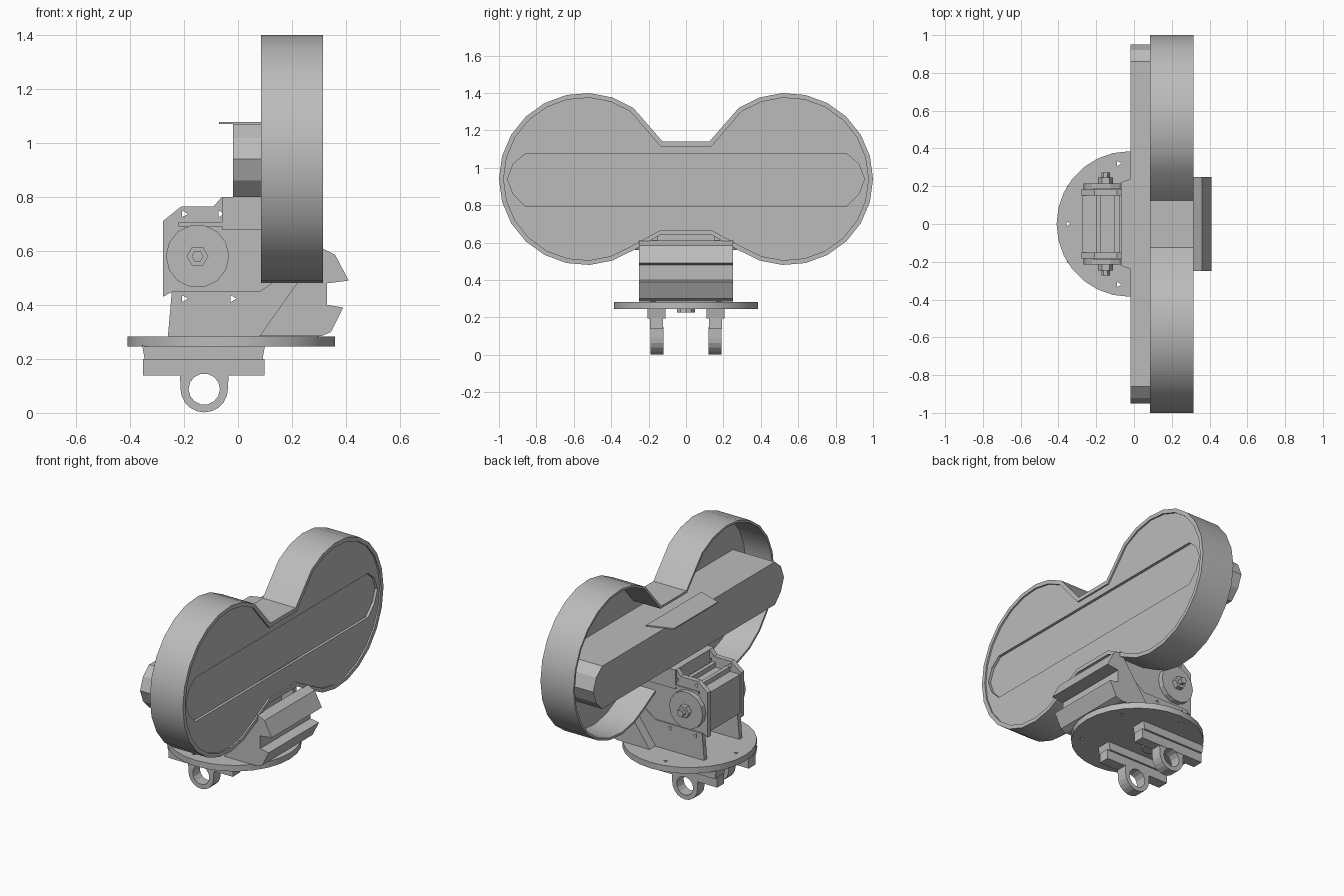
import bpy, bmesh
from math import sin, cos, pi, radians

cube = bpy.data.objects.get("Cube")
if cube:
    bpy.data.objects.remove(cube, do_unlink=True)

# One painted metal colour
grey = bpy.data.materials.new("light_grey")
grey.use_nodes = True
grey.diffuse_color = (0.5, 0.5, 0.5, 1)
grey.node_tree.nodes["Principled BSDF"].inputs["Base Color"].default_value = (0.5, 0.5, 0.5, 1)

PLACE = {
    "x": lambda a, b, d: (d, a, b),
    "y": lambda a, b, d: (a, d, b),
    "z": lambda a, b, d: (a, b, d),
}


def loft(name, rings, axis, smooth=False):
    """Skin a chain of (outline, depth) rings and cap both ends."""
    bm = bmesh.new()
    loops = [[bm.verts.new(PLACE[axis](a, b, d)) for a, b in pts] for pts, d in rings]
    n = len(loops[0])
    for lo, hi in zip(loops, loops[1:]):
        for i in range(n):
            j = (i + 1) % n
            bm.faces.new((lo[i], lo[j], hi[j], hi[i]))
    bm.faces.new(loops[0])
    bm.faces.new(loops[-1])
    bmesh.ops.recalc_face_normals(bm, faces=bm.faces[:])
    mesh = bpy.data.meshes.new(name)
    bm.to_mesh(mesh)
    bm.free()
    mesh.materials.append(grey)
    obj = bpy.data.objects.new(name, mesh)
    bpy.context.collection.objects.link(obj)
    if smooth:
        bpy.ops.object.select_all(action="DESELECT")
        obj.select_set(True)
        bpy.context.view_layer.objects.active = obj
        bpy.ops.object.shade_smooth_by_angle(angle=radians(25))
    return obj


def prism(name, pts, axis, lo, hi, smooth=False):
    return loft(name, [(pts, lo), (pts, hi)], axis, smooth)


def box(name, x, y, z):
    return prism(name, [(x[0], y[0]), (x[1], y[0]), (x[1], y[1]), (x[0], y[1])], "z", *z)


def circle(a, b, r, n, start=0.0):
    return [(a + r * cos(start + 2 * pi * i / n), b + r * sin(start + 2 * pi * i / n))
            for i in range(n)]


def cut(obj, cutters):
    """Subtract the cutters, then discard them."""
    for c in cutters:
        m = obj.modifiers.new("cut", "BOOLEAN")
        m.operation, m.solver, m.object = "DIFFERENCE", "EXACT", c
    deps = bpy.context.evaluated_depsgraph_get()
    mesh = bpy.data.meshes.new_from_object(obj.evaluated_get(deps))
    obj.modifiers.clear()
    obj.data = mesh
    for c in cutters:
        bpy.data.objects.remove(c, do_unlink=True)


# Two-lobed housing outline in (y, z)
MID = 0.94


def lobes(inset):
    r = 0.46 - inset
    neck_hi, neck_lo = 1.14 - inset, 0.64 + inset
    steps = [radians(-124 + 248 * i / 16) for i in range(17)]
    right = [(0.54 + r * cos(t), MID + r * sin(t)) for t in steps]
    right = [(0.14, neck_lo)] + right + [(0.125 + inset / 2, neck_hi)]
    return right + [(-y, z) for y, z in reversed(right)]


def bar_outline(grow=0.0):
    quarter = [(0.95 + grow, MID), (0.92 + grow, 1.02), (0.86, 1.07 + grow)]
    lower = [(0.86, 0.8 - grow), (0.92 + grow, 0.86)]
    half = lower + quarter
    return half + [(-y, z) for y, z in reversed(half)]


outer, rim, wall = lobes(0), lobes(0.025), lobes(0.014)
housing = loft("housing", [(rim, 0.305), (rim, 0.315), (outer, 0.315), (outer, 0.085),
                           (wall, 0.085), (wall, 0.275)], "x", True)
cut(housing, [prism("slot_cutter", bar_outline(0.004), "x", 0.288, 0.4)])

# Cross bar running through the housing, with a thin flap on top
prism("cross_bar", bar_outline(), "x", -0.018, 0.285)
flap = [(-0.07, -0.22), (0.085, -0.275), (0.085, 0.275), (-0.07, 0.22)]
prism("top_flap", flap, "z", 1.069, 1.077)

# Hooked wedge in front of the housing
wedge = [(0.08, 0.285), (0.31, 0.61), (0.36, 0.585), (0.41, 0.49), (0.33, 0.48),
         (0.33, 0.4), (0.39, 0.39), (0.345, 0.3), (0.31, 0.285)]
prism("front_wedge", wedge, "y", -0.25, 0.25)

# Tilt mechanism: motor box, neck support and cross rods
box("motor_box", (-0.272, 0.2), (-0.155, 0.155), (0.455, 0.7))
box("neck_support", (-0.06, 0.29), (-0.19, 0.19), (0.68, 0.8))
for x in (-0.19, -0.09):
    box("cross_rod", (x - 0.012, x + 0.012), (-0.16, 0.16), (0.7, 0.73))

cheek = [(-0.278, 0.43), (-0.25, 0.445), (0.28, 0.445), (0.28, 0.8), (-0.06, 0.8),
         (-0.09, 0.765), (-0.21, 0.765), (-0.278, 0.71)]
gusset = [(-0.26, 0.28), (0.3, 0.28), (0.3, 0.6), (0.08, 0.45), (-0.245, 0.45)]
for s, side in ((1, "left"), (-1, "right")):
    # Side plates with small fixing holes
    plate = prism(side + "_cheek_plate", cheek, "y", s * 0.15, s * 0.182)
    cut(plate, [prism("hole", circle(x, 0.737, 0.015, 3), "y", s * 0.1, s * 0.25)
                for x in (-0.2, -0.065, -0.022)])
    lower = prism(side + "_lower_plate", gusset, "y", s * 0.16, s * 0.19)
    cut(lower, [prism("hole", circle(x, 0.423, 0.015, 3), "y", s * 0.1, s * 0.25)
                for x in (-0.2, -0.02)])
    box(side + "_box_trim", (-0.22, 0.1), (s * 0.18, s * 0.188), (0.69, 0.705))
    # Pivot disc with a stepped knob
    prism(side + "_pivot_disc", circle(-0.15, 0.58, 0.117, 14), "y", s * 0.18, s * 0.215, True)
    prism(side + "_pivot_nut", circle(-0.15, 0.58, 0.04, 6), "y", s * 0.21, s * 0.245)
    prism(side + "_pivot_tip", circle(-0.15, 0.58, 0.022, 6), "y", s * 0.24, s * 0.272)

    # Foot rail and hanging ring under the turntable
    prism(side + "_foot_flange", [(-0.355, 0.25), (-0.345, 0.195), (0.09, 0.195), (0.1, 0.25)],
          "y", s * 0.11, s * 0.205)
    box(side + "_foot_rail", (-0.352, 0.098), (s * 0.122, s * 0.192), (0.138, 0.2))
    lug = [(-0.125 + 0.088 * cos(t), 0.09 + 0.088 * sin(t))
           for t in [pi + pi * i / 10 for i in range(11)]]
    lug += [(-0.035, 0.15), (-0.215, 0.15)]
    ring = prism(side + "_foot_ring", lug, "y", s * 0.12, s * 0.19)
    bore = circle(-0.125, 0.088, 0.058, 14)
    rail = bpy.data.objects[side + "_foot_rail"]
    for part in (ring, rail):
        cut(part, [prism("bore", bore, "y", s * 0.05, s * 0.3)])

# Turntable with fixing holes and a small hub below
turntable = prism("turntable", circle(-0.025, 0, 0.385, 28), "z", 0.245, 0.283, True)
cut(turntable, [prism("hole", circle(-0.025 + 0.325 * cos(radians(a)), 0.325 * sin(radians(a)),
                                     0.016, 3), "z", 0.2, 0.32)
                for a in (180, 100, -100, 35, -35)])
prism("turntable_hub", circle(-0.125, 0, 0.05, 10), "z", 0.225, 0.25)
